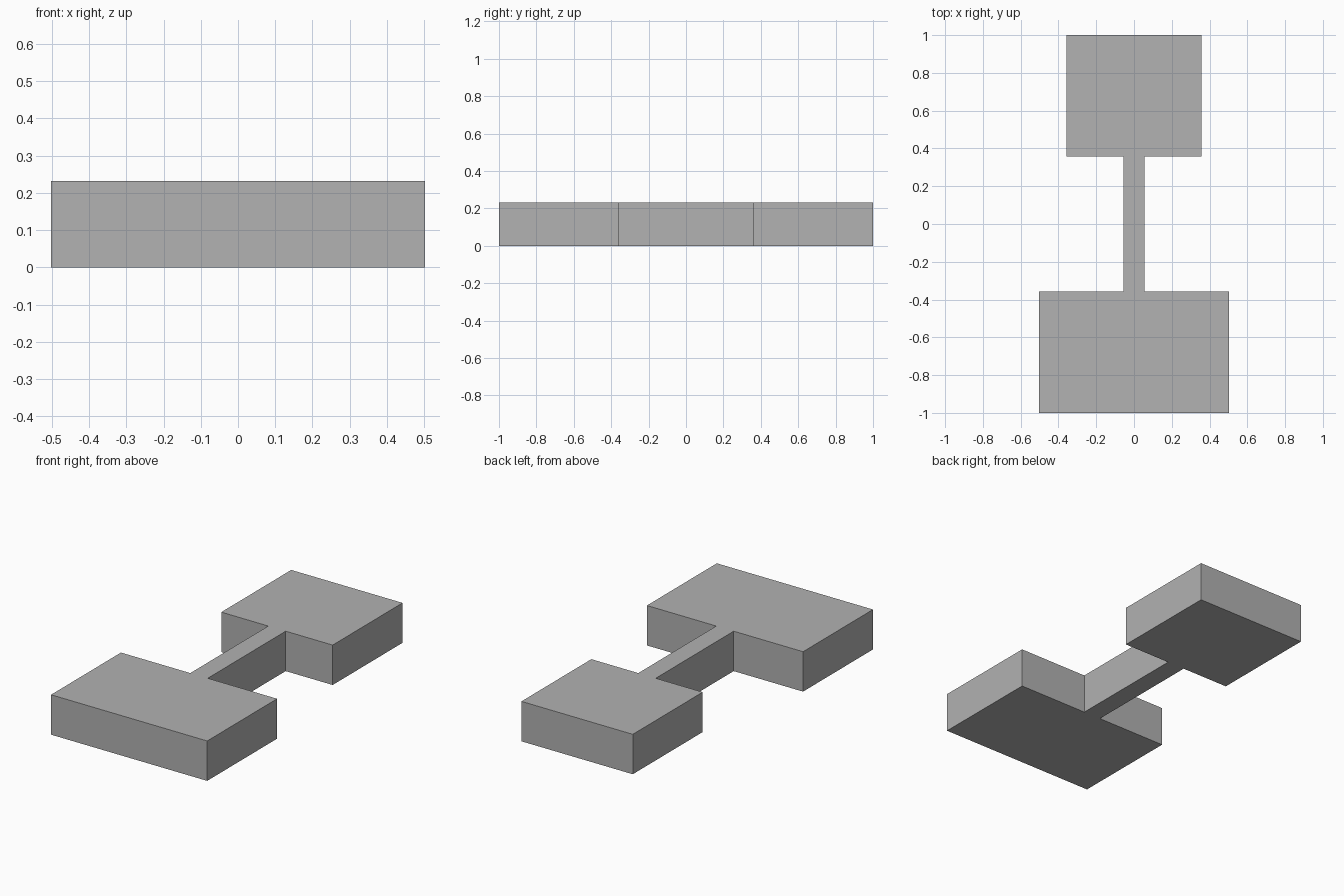
import bpy
import bmesh

cube = bpy.data.objects.get("Cube")
if cube:
    bpy.data.objects.remove(cube, do_unlink=True)

HEIGHT = 0.232
FRONT_HALF, BACK_HALF, NECK_HALF = 0.502, 0.358, 0.056
NECK_END = 0.358

# Single plain grey material
grey = bpy.data.materials.new("plain_grey")
grey.use_nodes = True
colour = (0.445, 0.445, 0.445, 1)
grey.diffuse_color = colour
grey.node_tree.nodes["Principled BSDF"].inputs["Base Color"].default_value = colour

# Outline: wide front block, narrow neck, smaller back block
right_side = [
    (FRONT_HALF, -1), (FRONT_HALF, -NECK_END),
    (NECK_HALF, -NECK_END), (NECK_HALF, NECK_END),
    (BACK_HALF, NECK_END), (BACK_HALF, 1),
]
outline = right_side + [(-x, y) for x, y in reversed(right_side)]

# Extrude the outline into one solid plate
bm = bmesh.new()
base = bm.faces.new([bm.verts.new((x, y, 0)) for x, y in outline])
extruded = bmesh.ops.extrude_face_region(bm, geom=[base], use_keep_orig=True)
top_verts = [v for v in extruded["geom"] if isinstance(v, bmesh.types.BMVert)]
bmesh.ops.translate(bm, verts=top_verts, vec=(0, 0, HEIGHT))
bmesh.ops.recalc_face_normals(bm, faces=bm.faces)

mesh = bpy.data.meshes.new("connector_plate")
bm.to_mesh(mesh)
bm.free()
mesh.materials.append(grey)
plate = bpy.data.objects.new("connector_plate", mesh)
bpy.context.collection.objects.link(plate)
